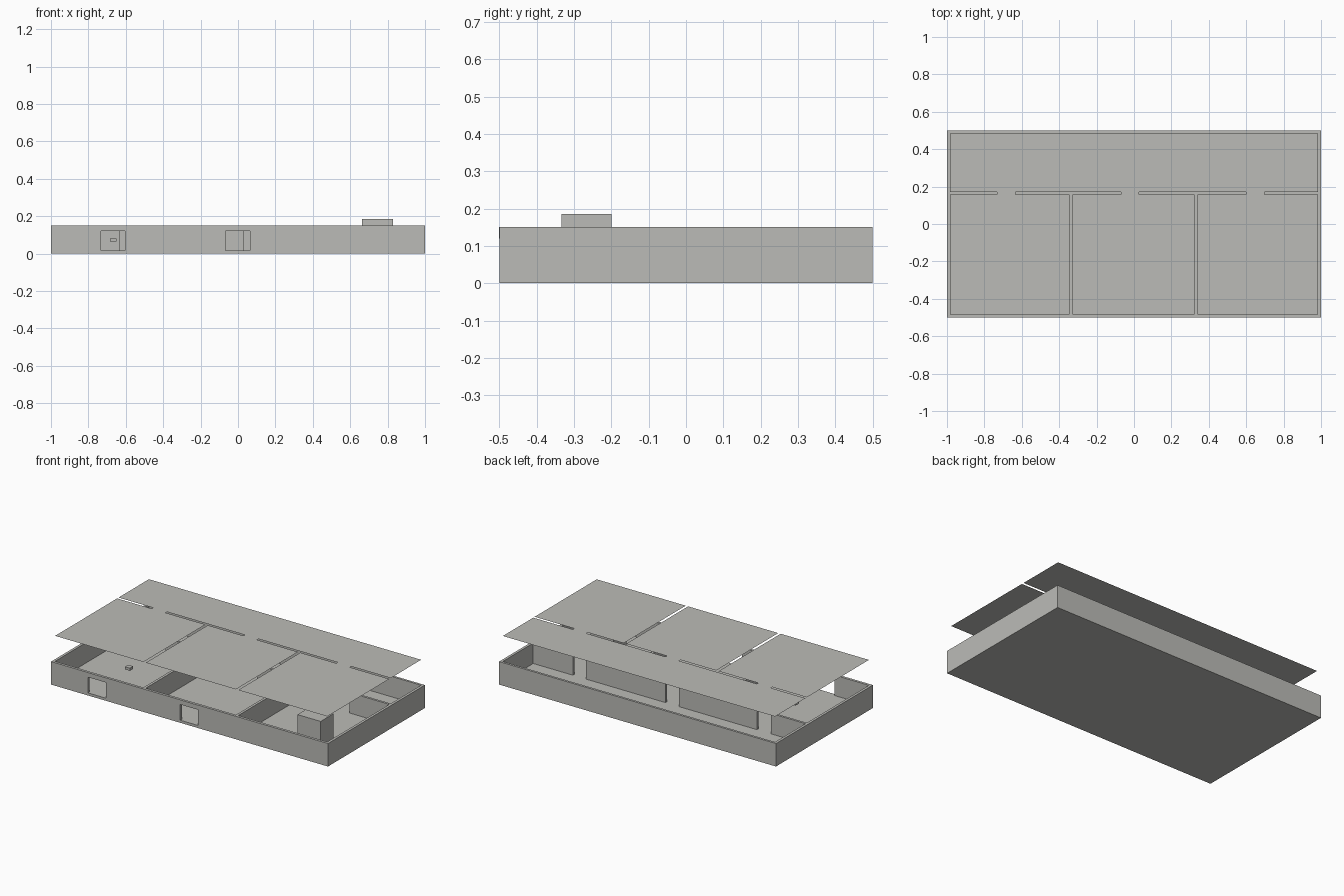
import bpy
import bmesh
from mathutils import Matrix, Vector

if "Cube" in bpy.data.objects:
    bpy.data.objects.remove(bpy.data.objects["Cube"])

grey = bpy.data.materials.new("light_grey")
grey.diffuse_color = (0.5, 0.5, 0.475, 1)
grey.use_nodes = True
grey.node_tree.nodes["Principled BSDF"].inputs["Base Color"].default_value = grey.diffuse_color

FLOOR, WALL_TOP, CEILING = 0.017, 0.15, 0.316
HALL_BACK, HALL_FRONT = 0.485, 0.172
ROOM_BACK, ROOM_FRONT = 0.157, -0.483
SIDE = 0.983

# each room: left, right, inner doorway, street entrance
ROOMS = [
    ((-SIDE, -0.345), (-0.733, -0.633), (-0.733, -0.603)),
    ((-0.328, 0.323), (-0.07, 0.028), (-0.067, 0.063)),
    ((0.34, SIDE), (0.6, 0.697), None),
]


def outline(entrances):
    """Plan of the hall and the rooms joined through their doorways."""
    pts = [(-SIDE, HALL_BACK), (-SIDE, HALL_FRONT)]
    for (l, r), (d0, d1), entry in ROOMS:
        pts += [(d0, HALL_FRONT), (d0, ROOM_BACK), (l, ROOM_BACK), (l, ROOM_FRONT)]
        if entrances and entry:
            a, b = entry
            pts += [(a, ROOM_FRONT), (a, -0.55), (b, -0.55), (b, ROOM_FRONT)]
        pts += [(r, ROOM_FRONT), (r, ROOM_BACK), (d1, ROOM_BACK), (d1, HALL_FRONT)]
    return pts + [(SIDE, HALL_FRONT), (SIDE, HALL_BACK)]


def finish(name, bm):
    mesh = bpy.data.meshes.new(name)
    bm.to_mesh(mesh)
    bm.free()
    mesh.materials.append(grey)
    obj = bpy.data.objects.new(name, mesh)
    bpy.context.collection.objects.link(obj)
    return obj


def plan_sheet(name, pts, z, height=0):
    """Flat sheet from a plan, extruded upward when a height is given."""
    bm = bmesh.new()
    face = bm.faces.new([bm.verts.new((x, y, z)) for x, y in pts])
    if height:
        res = bmesh.ops.extrude_face_region(bm, geom=[face], use_keep_orig=True)
        top = [v for v in res["geom"] if isinstance(v, bmesh.types.BMVert)]
        bmesh.ops.translate(bm, verts=top, vec=(0, 0, height))
        bmesh.ops.recalc_face_normals(bm, faces=bm.faces)
    return finish(name, bm)


def box(name, lo, hi):
    lo, hi = Vector(lo), Vector(hi)
    bm = bmesh.new()
    bmesh.ops.create_cube(bm, size=1, matrix=Matrix.Translation((lo + hi) / 2)
                          @ Matrix.Diagonal((*(hi - lo), 1)))
    return finish(name, bm)


# walls and floor in one piece, with the rooms carved out
shell = box("walls_and_floor", (-1, -0.5, 0), (1, 0.5, WALL_TOP))
cutter = plan_sheet("room_cutter", outline(True), FLOOR, 0.3)
cutter.hide_render = True
cutter.hide_viewport = True
cutter.display_type = 'WIRE'
carve = shell.modifiers.new("carve_rooms", 'BOOLEAN')
carve.operation = 'DIFFERENCE'
carve.solver = 'EXACT'
carve.object = cutter

# lintels over the two entrances
for side, (_, _, entry) in zip(("left", "middle", "right"), ROOMS):
    if entry:
        box(f"lintel_{side}", (entry[0], -0.501, 0.12), (entry[1], -0.484, WALL_TOP))

# floating ceiling sheet
plan_sheet("ceiling", outline(False), CEILING)

# furniture
box("tall_cabinet", (0.663, -0.333, FLOOR), (0.83, -0.2, 0.185))
box("small_block", (-0.685, -0.187, 0.064), (-0.65, -0.153, 0.081))
